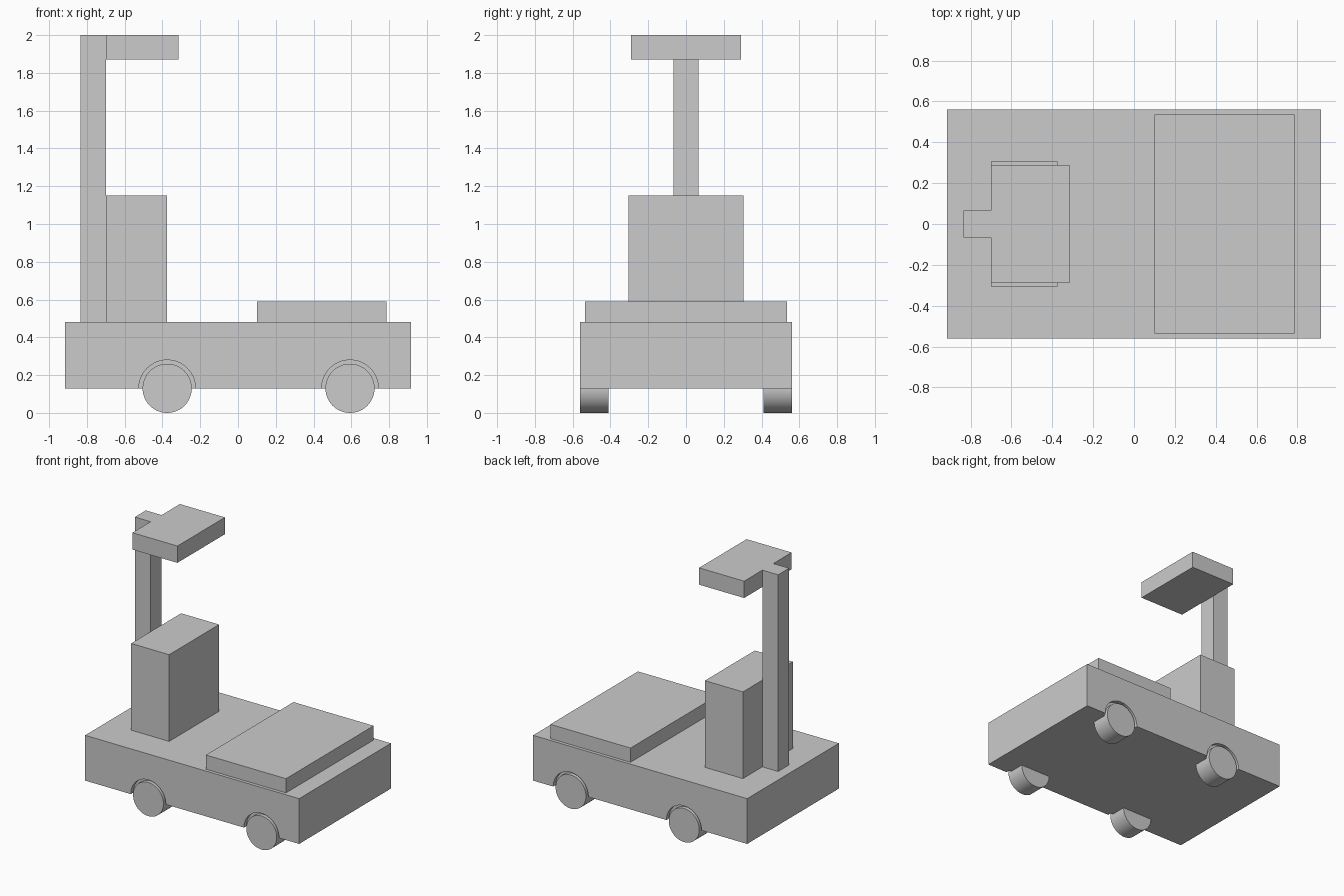
import bpy
import math

default = bpy.data.objects.get("Cube")
if default:
    bpy.data.objects.remove(default, do_unlink=True)

grey = bpy.data.materials.new("light grey")
grey.use_nodes = True
grey.diffuse_color = (0.6, 0.6, 0.6, 1)
grey.node_tree.nodes["Principled BSDF"].inputs["Base Color"].default_value = (0.6, 0.6, 0.6, 1)


def block(name, x0, x1, half_width, z0, z1):
    """Box spanning x0..x1 and z0..z1, symmetric about y = 0."""
    bpy.ops.mesh.primitive_cube_add(size=1)
    ob = bpy.context.object
    ob.name = name
    for v in ob.data.vertices:
        v.co.x = x1 if v.co.x > 0 else x0
        v.co.y = math.copysign(half_width, v.co.y)
        v.co.z = z1 if v.co.z > 0 else z0
    ob.data.materials.append(grey)
    return ob


def axle_cylinder(name, x, y0, y1, radius):
    """Cylinder lying along y at axle height."""
    bpy.ops.mesh.primitive_cylinder_add(
        vertices=64, radius=radius, depth=abs(y1 - y0),
        location=(x, (y0 + y1) / 2, AXLE_Z), rotation=(math.pi / 2, 0, 0))
    ob = bpy.context.object
    ob.name = name
    ob.data.materials.append(grey)
    return ob


AXLE_Z = 0.13
DECK_Z = 0.48
SIDE = 0.56

# Chassis, raised bed, seat box, mast and canopy
chassis = block("chassis", -0.915, 0.915, SIDE, AXLE_Z, DECK_Z)
block("bonnet_panel", 0.10, 0.785, 0.535, DECK_Z, 0.59)
block("seat_box", -0.70, -0.375, 0.305, DECK_Z, 1.15)
block("mast", -0.835, -0.70, 0.067, DECK_Z, 2.0)
block("canopy", -0.70, -0.315, 0.29, 1.87, 2.0)

# Wheels, each with a shallow arch cut into the chassis side
for end, x in (("rear", -0.375), ("front", 0.593)):
    for side, s in (("left", 1), ("right", -1)):
        cutter = axle_cylinder("arch_cutter", x, s * 0.53, s * 0.6, 0.15)
        cutter.hide_render = True
        cut = chassis.modifiers.new("arch", 'BOOLEAN')
        cut.operation = 'DIFFERENCE'
        cut.solver = 'EXACT'
        cut.object = cutter
        bpy.context.view_layer.objects.active = chassis
        bpy.ops.object.modifier_apply(modifier=cut.name)
        bpy.data.objects.remove(cutter, do_unlink=True)

        axle_cylinder(f"{end}_{side}_wheel", x, s * 0.41, s * SIDE, 0.13)
        bpy.ops.object.shade_smooth_by_angle(angle=math.radians(30))
